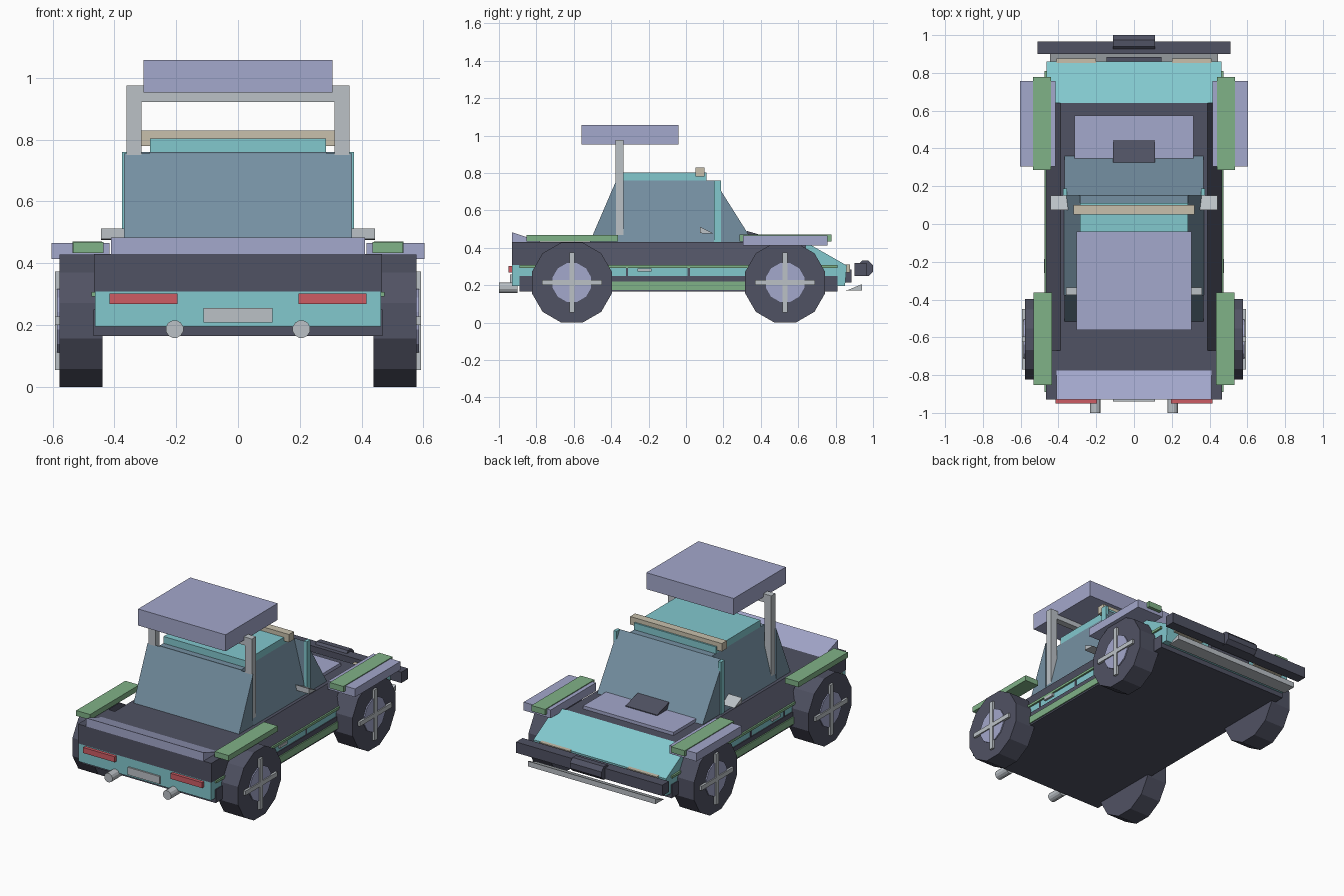
import bpy, bmesh, math
from mathutils import Matrix

if "Cube" in bpy.data.objects:
    bpy.data.objects.remove(bpy.data.objects["Cube"])


def material(name, r, g, b):
    m = bpy.data.materials.new(name)
    lin = [((c / 255 + 0.055) / 1.055) ** 2.4 for c in (r, g, b)]
    m.diffuse_color = (*lin, 1)
    m.use_nodes = True
    m.node_tree.nodes["Principled BSDF"].inputs["Base Color"].default_value = m.diffuse_color
    return m


TEAL = material("teal paint", 130, 200, 206)
DARK = material("dark charcoal", 80, 82, 99)
LAV = material("lavender", 164, 168, 204)
GREEN = material("green", 128, 178, 135)
GREY = material("light grey", 187, 193, 198)
RED = material("red", 205, 92, 100)
TAN = material("tan", 200, 192, 172)
GLASS = material("slate glass", 117, 144, 162)


def finish(name, bm, mat):
    bmesh.ops.recalc_face_normals(bm, faces=bm.faces)
    me = bpy.data.meshes.new(name)
    bm.to_mesh(me)
    bm.free()
    me.materials.append(mat)
    ob = bpy.data.objects.new(name, me)
    bpy.context.collection.objects.link(ob)
    return ob


def prism(name, mat, pts, a, b, axis="x"):
    """Extrude a profile: (y, z) points along x, or (x, z) points along y."""
    bm = bmesh.new()
    place = (lambda p, t: (t, *p)) if axis == "x" else (lambda p, t: (p[0], t, p[1]))
    lo = [bm.verts.new(place(p, a)) for p in pts]
    hi = [bm.verts.new(place(p, b)) for p in pts]
    bm.faces.new(lo)
    bm.faces.new(hi)
    n = len(pts)
    for i in range(n):
        j = (i + 1) % n
        bm.faces.new((lo[i], lo[j], hi[j], hi[i]))
    return finish(name, bm, mat)


def box(name, mat, x, y, z):
    pts = [(y[0], z[0]), (y[1], z[0]), (y[1], z[1]), (y[0], z[1])]
    return prism(name, mat, pts, *x)


def pair(name, mat, x, y, z):
    """The same box on the left and the right."""
    box(name + "_right", mat, x, y, z)
    box(name + "_left", mat, (-x[1], -x[0]), y, z)


def cylinder(name, mat, centre, radius, length, axis, sides):
    bm = bmesh.new()
    bmesh.ops.create_cone(bm, cap_ends=True, segments=sides, radius1=radius,
                          radius2=radius, depth=length)
    turn = Matrix.Rotation(math.pi / sides, 4, "Z")
    tip = Matrix.Rotation(math.pi / 2, 4, "Y" if axis == "x" else "X")
    bm.transform(Matrix.Translation(centre) @ tip @ turn)
    return finish(name, bm, mat)


# Lower body and nose
box("chassis", DARK, (-0.468, 0.468), (-0.89, 0.81), (0.165, 0.25))
prism("lower_body", TEAL, [(-0.93, 0.195), (0.85, 0.195), (0.86, 0.305), (0.64, 0.43),
                           (0.64, 0.308), (-0.93, 0.308)], -0.463, 0.463)

# Upper deck: full-width tail and bevelled shoulders
box("tail_deck", DARK, (-0.465, 0.465), (-0.93, -0.67), (0.308, 0.43))
prism("shoulder_deck", DARK, [(-0.465, 0.308), (0.465, 0.308), (0.39, 0.43), (-0.39, 0.43)],
      -0.67, 0.64, "y")
prism("tail_lip", LAV, [(-0.93, 0.43), (-0.775, 0.43), (-0.93, 0.483)], -0.41, 0.41)

# Side trim
pair("trim_stripe", GREEN, (0.455, 0.474), (-0.89, 0.81), (0.292, 0.307))
pair("sill", GREEN, (0.455, 0.475), (-0.43, 0.345), (0.175, 0.22))
for y in (-0.315, 0.015):
    pair("door_gap", DARK, (0.46, 0.466), (y - 0.006, y + 0.006), (0.25, 0.293))
pair("door_handle", GREY, (0.46, 0.476), (-0.26, -0.185), (0.272, 0.29))

# Cabin: tapered middle with full-width wedges for the windows
prism("cabin_sides", GLASS, [(-0.37, 0.43), (0.37, 0.43), (0.285, 0.76), (-0.285, 0.76)],
      -0.375, 0.152, "y")
prism("rear_window", GLASS, [(-0.515, 0.43), (-0.375, 0.43), (-0.375, 0.755)], -0.368, 0.368)
prism("windshield", GLASS, [(0.152, 0.43), (0.36, 0.43), (0.152, 0.76)], -0.368, 0.368)
pair("windshield_pillar", TEAL, (0.355, 0.375), (0.15, 0.187), (0.43, 0.76))
box("roof", TEAL, (-0.285, 0.285), (-0.335, 0.11), (0.755, 0.803))
box("roof_light_bar", TAN, (-0.32, 0.32), (0.05, 0.1), (0.78, 0.83))

# Raised wing on posts
pair("wing_post", GREY, (0.312, 0.36), (-0.377, -0.335), (0.44, 0.975))
box("wing_crossbar", GREY, (-0.36, 0.36), (-0.377, -0.335), (0.922, 0.975))
box("wing", LAV, (-0.305, 0.305), (-0.56, -0.04), (0.953, 1.057))

# Hood panel and scoop
box("hood_panel", LAV, (-0.315, 0.315), (0.25, 0.575), (0.43, 0.45))
prism("hood_scoop", DARK, [(0.325, 0.44), (0.445, 0.44), (0.445, 0.455), (0.325, 0.49)],
      -0.11, 0.11)

# Mirrors
for side, label in ((1, "right"), (-1, "left")):
    prism("mirror_" + label, GREY, [(0.075, 0.478), (0.15, 0.475), (0.075, 0.512)],
          side * 0.35, side * 0.443)

# Fenders
pair("rear_fender", GREEN, (0.435, 0.532), (-0.853, -0.363), (0.434, 0.468))
pair("front_fender", GREEN, (0.44, 0.535), (0.285, 0.777), (0.434, 0.47))
pair("front_arch", LAV, (0.415, 0.603), (0.305, 0.757), (0.413, 0.465))

# Nose end: bumper, winch, lights, grille and splitter
box("bumper", DARK, (-0.51, 0.51), (0.9, 0.965), (0.25, 0.318))
cylinder("winch", DARK, (0, 0.958, 0.29), 0.045, 0.22, "x", 8)
pair("headlight", TAN, (0.2, 0.41), (0.845, 0.877), (0.268, 0.31))
box("grille", DARK, (-0.145, 0.145), (0.84, 0.885), (0.215, 0.285))
prism("splitter", GREY, [(0.855, 0.17), (0.94, 0.172), (0.94, 0.205)], -0.445, 0.445)

# Tail end: lights, plate and exhausts
pair("tail_light", RED, (0.195, 0.415), (-0.95, -0.925), (0.268, 0.303))
box("plate", GREY, (-0.112, 0.112), (-0.94, -0.925), (0.208, 0.256))
for x in (-0.205, 0.205):
    cylinder("exhaust", GREY, (x, -0.95, 0.187), 0.029, 0.1, "y", 12)

# Wheels with hubs and cross spokes
for side, label in ((1, "right"), (-1, "left")):
    for y, end in ((-0.61, "rear"), (0.53, "front")):
        tag = f"_{end}_{label}"
        cylinder("wheel" + tag, DARK, (side * 0.508, y, 0.214), 0.2215, 0.14, "x", 12)
        cylinder("hub" + tag, LAV, (side * 0.55, y, 0.214), 0.107, 0.07, "x", 12)
        xs = sorted((side * 0.57, side * 0.592))
        box("spoke_upright" + tag, GREY, xs, (y - 0.014, y + 0.014), (0.054, 0.374))
        box("spoke_level" + tag, GREY, xs, (y - 0.16, y + 0.16), (0.2, 0.228))
